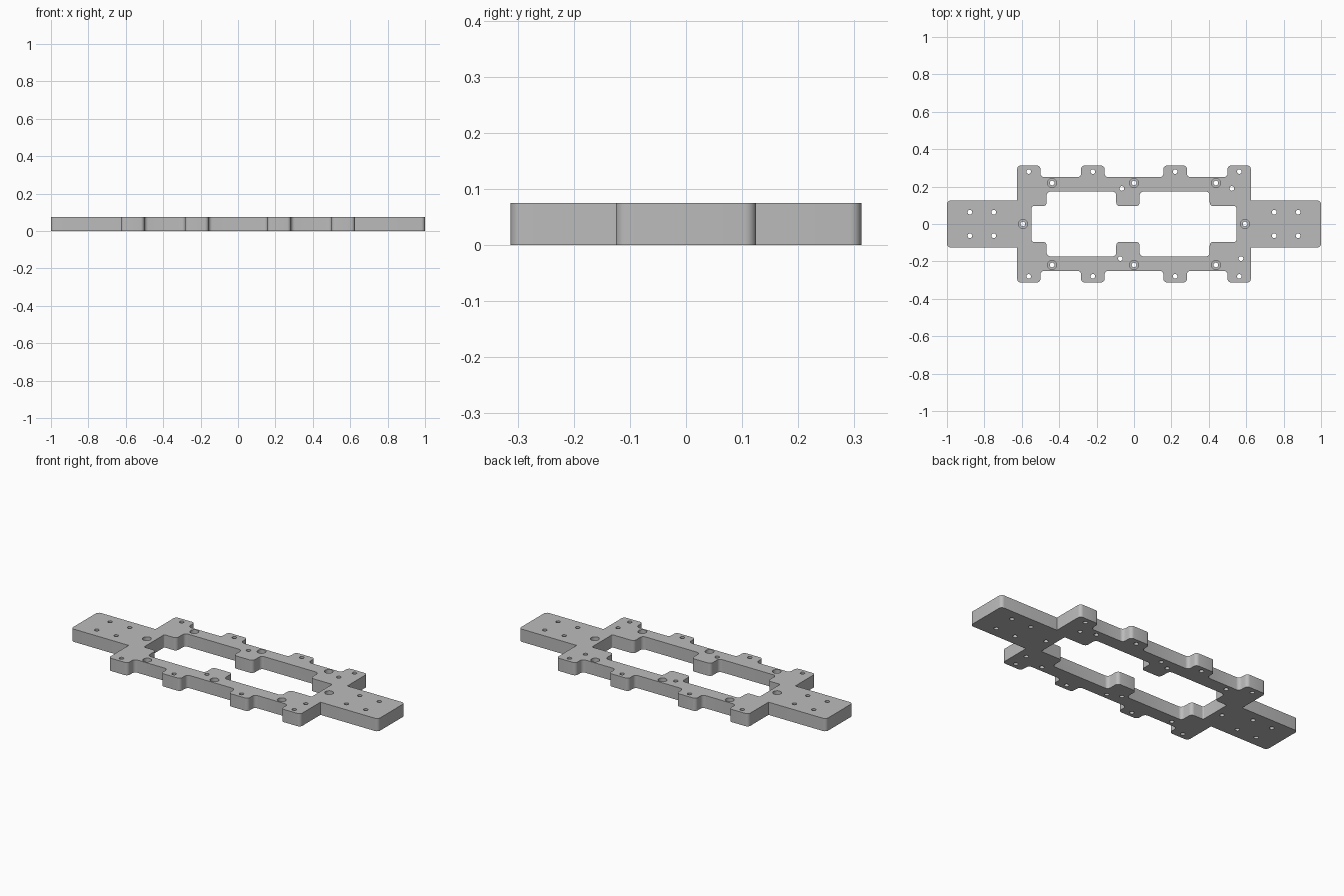
import bpy, bmesh
from math import radians
from mathutils import Matrix, Vector

if "Cube" in bpy.data.objects:
    bpy.data.objects.remove(bpy.data.objects["Cube"])

THICK = 0.075
FILLET = 0.02


def rounded(corners, steps=6):
    """Fillet each (x, y) or (x, y, radius) corner with an arc-like curve."""
    pts = []
    for i, c in enumerate(corners):
        p = Vector(c[:2])
        r = c[2] if len(c) > 2 else FILLET
        if r == 0:
            pts.append(p)
            continue
        before = (Vector(corners[i - 1][:2]) - p).normalized()
        after = (Vector(corners[(i + 1) % len(corners)][:2]) - p).normalized()
        centre = p + (before + after) * r
        for k in range(steps + 1):
            a = radians(90 * k / steps)
            d = Matrix.Rotation(a, 2) @ Vector((1, 0))
            pts.append(centre - after * r * d.x - before * r * d.y)
    return pts


def add_object(name, bm):
    bmesh.ops.recalc_face_normals(bm, faces=bm.faces)
    mesh = bpy.data.meshes.new(name)
    bm.to_mesh(mesh)
    bm.free()
    obj = bpy.data.objects.new(name, mesh)
    bpy.context.collection.objects.link(obj)
    return obj


def prism(name, pts, z0, z1):
    bm = bmesh.new()
    face = bm.faces.new([bm.verts.new((p.x, p.y, z0)) for p in pts])
    ext = bmesh.ops.extrude_face_region(bm, geom=[face])
    verts = [g for g in ext["geom"] if isinstance(g, bmesh.types.BMVert)]
    bmesh.ops.translate(bm, verts=verts, vec=(0, 0, z1 - z0))
    return add_object(name, bm)


def drills(name, centres, radius, z0, z1):
    bm = bmesh.new()
    for x, y in centres:
        bmesh.ops.create_cone(bm, cap_ends=True, segments=24, radius1=radius, radius2=radius,
                              depth=z1 - z0, matrix=Matrix.Translation((x, y, (z0 + z1) / 2)))
    return add_object(name, bm)


def cut(body, cutter):
    cutter.hide_render = True
    mod = body.modifiers.new("cut", "BOOLEAN")
    mod.operation, mod.solver, mod.object = "DIFFERENCE", "EXACT", cutter
    bpy.context.view_layer.objects.active = body
    bpy.ops.object.modifier_apply(modifier=mod.name)
    bpy.data.objects.remove(cutter)


# Outline: end arms and four tabs along each rail
ARM, RAIL, TAB = 0.125, 0.25, 0.3125
half = [(-1, ARM), (-0.625, ARM, 0)]
for x0, x1 in ((-0.625, -0.5), (-0.283, -0.157), (0.157, 0.283), (0.5, 0.625)):
    if x0 > -0.6:
        half.append((x0, RAIL))
    half += [(x0, TAB), (x1, TAB)]
    if x1 < 0.6:
        half.append((x1, RAIL))
half += [(0.625, ARM, 0), (1, ARM)]
mirrored = [(c[0], -c[1], *c[2:]) for c in reversed(half)]
plate = prism("mounting_frame_plate", rounded(half + mirrored), 0, THICK)

# Window with corner blocks and a middle block on each rail
INNER, BLOCK = 0.173, 0.095
top = [(-0.547, BLOCK, 0.008), (-0.467, BLOCK), (-0.467, INNER), (-0.095, INNER), (-0.095, BLOCK),
       (0.03, BLOCK), (0.03, INNER), (0.405, INNER), (0.405, BLOCK), (0.547, BLOCK, 0.008)]
bottom = [(c[0], -c[1], *c[2:]) for c in reversed(top)]
cut(plate, prism("window_cutter", rounded(top + bottom), -0.1, 0.2))

# Screw holes, and counterbored holes in the rails and ends
screws = [(x, y) for x in (-0.563, -0.22, 0.22, 0.563) for y in (-0.28, 0.28)]
screws += [(x, y) for x in (-0.877, -0.75, 0.75, 0.877) for y in (-0.063, 0.063)]
screws += [(-0.065, 0.19), (0.523, 0.19), (-0.073, -0.185), (0.572, -0.185)]
bores = [(x, y) for x in (-0.438, 0, 0.438) for y in (-0.219, 0.219)]
bores += [(-0.594, 0), (0.594, 0)]
cut(plate, drills("hole_cutter", screws + bores, 0.0125, -0.1, 0.2))
cut(plate, drills("counterbore_cutter", bores, 0.024, THICK - 0.035, 0.2))

# Grey metal
mat = bpy.data.materials.new("grey_metal")
mat.use_nodes = True
grey = (0.5, 0.5, 0.5, 1)
mat.diffuse_color = grey
mat.node_tree.nodes["Principled BSDF"].inputs["Base Color"].default_value = grey
plate.data.materials.clear()
plate.data.materials.append(mat)
for poly in plate.data.polygons:
    poly.material_index = 0

bpy.ops.object.select_all(action="DESELECT")
plate.select_set(True)
bpy.context.view_layer.objects.active = plate
bpy.ops.object.shade_smooth_by_angle(angle=radians(30))
